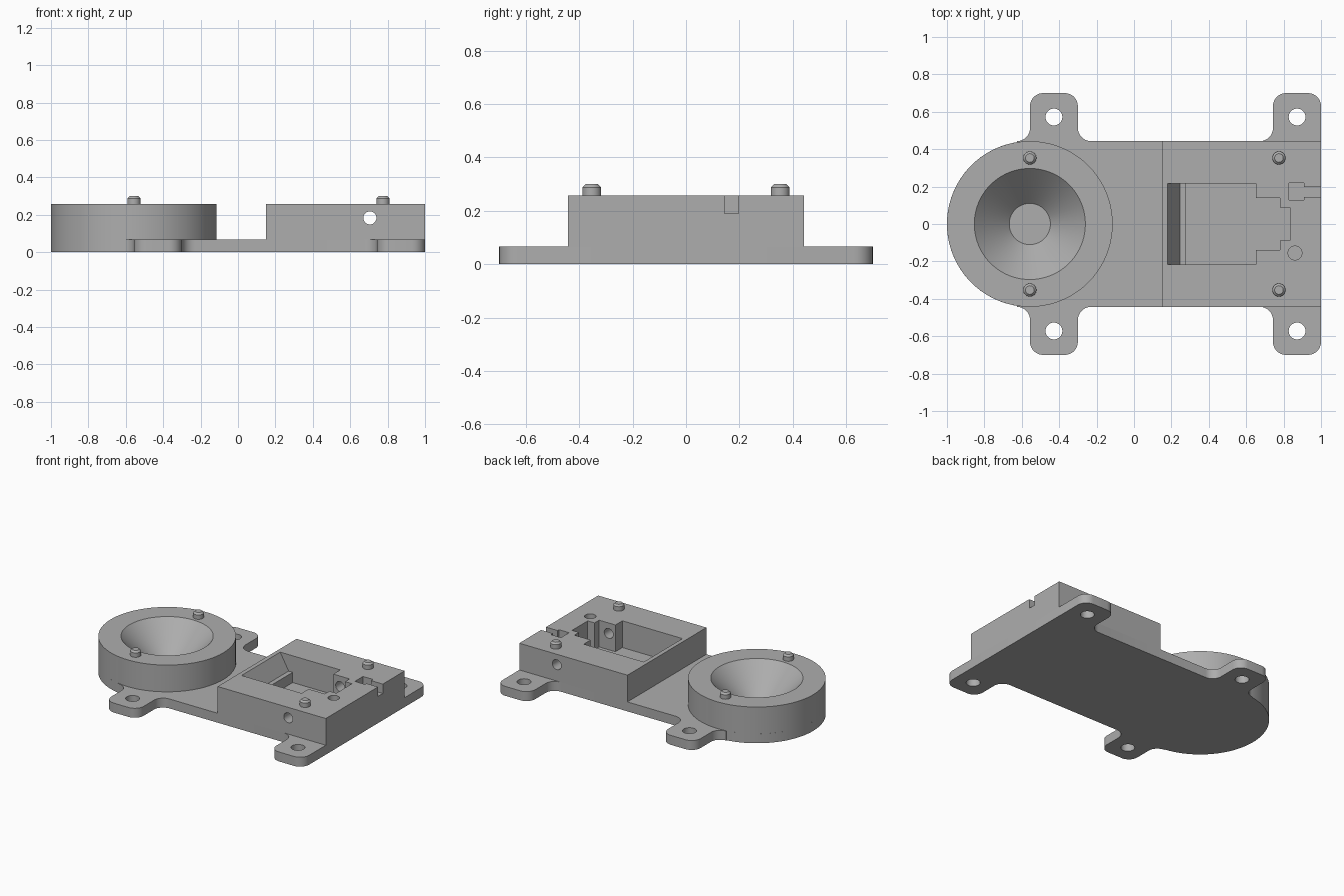
import bpy, bmesh, math

if "Cube" in bpy.data.objects:
    bpy.data.objects.remove(bpy.data.objects["Cube"])

grey = bpy.data.materials.new("plain grey")
grey.diffuse_color = (0.42, 0.42, 0.42, 1)
grey.use_nodes = True
grey.node_tree.nodes["Principled BSDF"].inputs["Base Color"].default_value = grey.diffuse_color

BASE, TOP, HALF = 0.067, 0.257, 0.443   # plate top, body top, half width
CUP_X = -0.557


def finish(name, bm):
    bmesh.ops.recalc_face_normals(bm, faces=bm.faces)
    me = bpy.data.meshes.new(name)
    bm.to_mesh(me)
    bm.free()
    me.materials.append(grey)
    ob = bpy.data.objects.new(name, me)
    bpy.context.collection.objects.link(ob)
    return ob


def prism(name, pts, lo, hi, axis="z"):
    """Extrude a closed outline; axis z takes (x, y), axis y takes (x, z)."""
    bm = bmesh.new()
    put = (lambda p, h: (p[0], p[1], h)) if axis == "z" else (lambda p, h: (p[0], h, p[1]))
    a = [bm.verts.new(put(p, lo)) for p in pts]
    b = [bm.verts.new(put(p, hi)) for p in pts]
    bm.faces.new(a)
    bm.faces.new(b)
    for i in range(len(pts)):
        j = (i + 1) % len(pts)
        bm.faces.new((a[i], a[j], b[j], b[i]))
    return finish(name, bm)


def arc(cx, cy, r, a0, a1, n=8):
    return [(cx + r * math.cos(math.radians(a0 + (a1 - a0) * i / n)),
             cy + r * math.sin(math.radians(a0 + (a1 - a0) * i / n))) for i in range(n + 1)]


def circle(cx, cy, r, n=32):
    return arc(cx, cy, r, 0, 360, n)[:-1]


def rect(x0, x1, y0, y1):
    return [(x0, y0), (x1, y0), (x1, y1), (x0, y1)]


def lathe(name, profile, x, y, n=32):
    bm = bmesh.new()
    rings = [[bm.verts.new((px + x, py + y, z)) for px, py in circle(0, 0, r, n)]
             for r, z in profile]
    for a, b in zip(rings, rings[1:]):
        for i in range(n):
            j = (i + 1) % n
            bm.faces.new((a[i], a[j], b[j], b[i]))
    return bm, rings


def smooth(ob):
    bpy.ops.object.select_all(action="DESELECT")
    ob.select_set(True)
    bpy.context.view_layer.objects.active = ob
    bpy.ops.object.shade_smooth_by_angle(angle=math.radians(30))


def cut(ob, cutters):
    bpy.context.view_layer.objects.active = ob
    for c in cutters:
        m = ob.modifiers.new("cut", "BOOLEAN")
        m.operation, m.solver, m.object = "DIFFERENCE", "EXACT", c
        bpy.ops.object.modifier_apply(modifier=m.name)
        bpy.data.objects.remove(c)


# Base plate: round end, straight sides and four filleted ears
R = 0.07
half = arc(CUP_X, 0, HALF, 180, 99, 36)
half += arc(-0.626, 0.443 + R, R, 270, 360)
half += arc(-0.486, 0.63, R, 180, 90) + arc(-0.37, 0.63, R, 90, 0)
half += arc(-0.23, 0.443 + R, R, 180, 270) + arc(0.673, 0.443 + R, R, 270, 360)
half += arc(0.813, 0.63, R, 180, 90) + arc(0.93, 0.63, R, 90, 0)
plate = prism("base_plate", half + [(x, -y) for x, y in reversed(half[1:])], 0, BASE)
cut(plate, [prism("ear_hole", circle(x, y, 0.045), -0.1, 0.2)
            for x in (-0.428, 0.872) for y in (-0.572, 0.572)])
smooth(plate)

# Round cup with a conical bowl, its floor is the plate
bm, _ = lathe("cup", [(HALF, BASE), (HALF, TOP), (0.297, TOP), (0.11, BASE)], CUP_X, 0, 80)
smooth(finish("cup", bm))

# Square housing
block = prism("housing", rect(0.15, 1.0, -HALF, HALF), BASE, TOP)
steps = [(0.278, 0.217), (0.652, 0.217), (0.652, 0.139), (0.78, 0.139), (0.78, 0.088), (0.834, 0.088)]
cut(block, [
    # stepped pocket down to the plate
    prism("pocket", steps + [(x, -y) for x, y in reversed(steps)], 0, 0.4),
    # sloped entry with a small ledge
    prism("ramp", [(0.18, TOP), (0.246, 0.14), (0.3, 0.14), (0.3, 0.4), (0.18, 0.4)],
          -0.217, 0.217, "y"),
    # cross hole, blind hole, and cable recess with slot
    prism("cross_hole", circle(0.705, 0.183, 0.035), -0.6, 0.6, "y"),
    prism("blind_hole", circle(0.861, -0.155, 0.037), 0, 0.4),
    prism("recess", [(0.829, 0.128), (0.909, 0.128), (0.909, 0.144), (1.1, 0.144),
                     (1.1, 0.197), (0.909, 0.197), (0.909, 0.219), (0.829, 0.219)], 0.19, 0.4),
])
smooth(block)

# Locating pins with chamfered tops
for x in (CUP_X, 0.775):
    for y in (-0.353, 0.353):
        bm, rings = lathe("pin", [(0.035, TOP - 0.005), (0.035, 0.288), (0.023, 0.3)], x, y)
        bm.faces.new(rings[-1])
        smooth(finish("locating_pin", bm))
